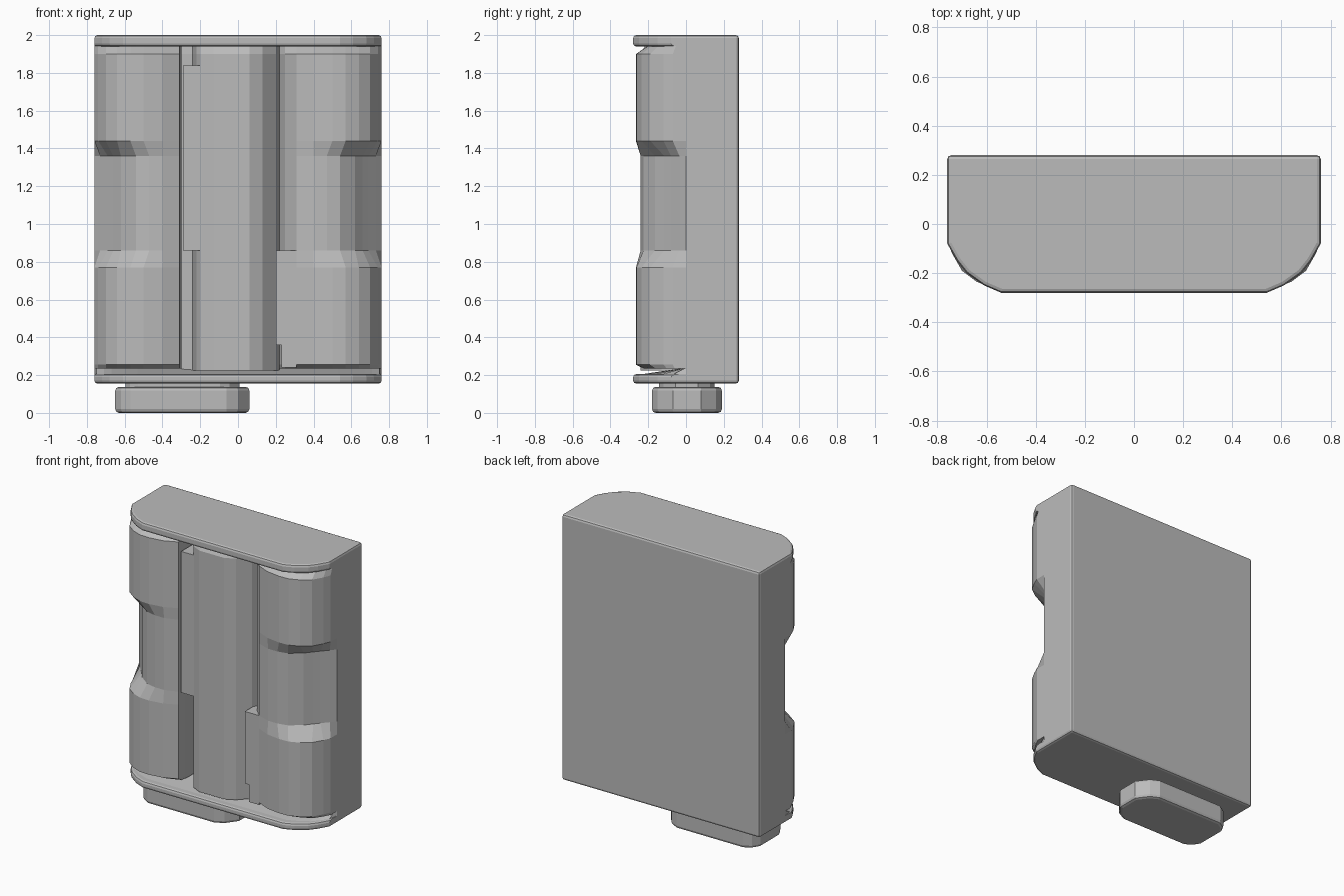
import bpy, bmesh

cube = bpy.data.objects.get("Cube")
if cube:
    bpy.data.objects.remove(cube, do_unlink=True)

grey = bpy.data.materials.new("mid_grey")
grey.use_nodes = True
GREY = (0.5, 0.5, 0.5, 1)
grey.diffuse_color = GREY
grey.node_tree.nodes["Principled BSDF"].inputs["Base Color"].default_value = GREY


def loft(name, levels, bevel=0.0, rule=None, segments=2):
    """Skin a stack of (z, outline) sections, cap the ends, bevel chosen edges."""
    bm = bmesh.new()
    rings = [[bm.verts.new((x, y, z)) for x, y in pts] for z, pts in levels]
    n = len(rings[0])
    for low, high in zip(rings, rings[1:]):
        for i in range(n):
            j = (i + 1) % n
            bm.faces.new((low[i], low[j], high[j], high[i]))
    bm.faces.new(rings[0][::-1])
    bm.faces.new(rings[-1])
    bmesh.ops.remove_doubles(bm, verts=bm.verts, dist=0.0005)
    bmesh.ops.recalc_face_normals(bm, faces=bm.faces)
    if bevel:
        edges = [e for e in bm.edges if rule is None or rule(*[v.co for v in e.verts])]
        bmesh.ops.bevel(bm, geom=edges, offset=bevel, segments=segments,
                        profile=0.5, affect='EDGES', clamp_overlap=True)
    mesh = bpy.data.meshes.new(name)
    bm.to_mesh(mesh)
    bm.free()
    mesh.materials.append(grey)
    obj = bpy.data.objects.new(name, mesh)
    bpy.context.collection.objects.link(obj)
    return obj


def rect(x0, x1, y0, y1):
    return [(x0, y0), (x1, y0), (x1, y1), (x0, y1)]


def mirrored(half):
    return half + [(-x, y) for x, y in reversed(half)]


def shallower(pts, depth):
    return [(x, y * depth) for x, y in pts]


# End plates with rounded front corners
front_curve = [(.76, -.08), (.72, -.15), (.68, -.2), (.61, -.25), (.54, -.28)]
plate = mirrored([(.76, .28)] + front_curve)


def plate_rule(outer):
    def rule(a, b):
        on_outer = abs(a.z - outer) < .001 and abs(b.z - outer) < .001
        on_lip = a.y < -.05 and b.y < -.05 and abs(a.z - b.z) < .001
        back_corner = a.y > .27 and b.y > .27 and abs(a.x - b.x) < .001
        return on_outer or on_lip or back_corner
    return rule


loft("top_plate", [(1.94, plate), (2.0, plate)], .016, plate_rule(2.0))
loft("base_plate", [(.155, plate), (.205, plate)], .016, plate_rule(.155))

# Sloping top of the base plate
ramp_low = mirrored([(.76, 0)] + [(x * .985, y * .95) for x, y in front_curve])
ramp_high = [(x, 0 if abs(x) > .75 else y * .04) for x, y in ramp_low]
loft("base_ramp", [(.2, ramp_low), (.238, ramp_high)])

# Back housing
housing = rect(-.76, .76, 0, .28)
loft("back_housing", [(.205, housing), (1.94, housing)], .016,
     lambda a, b: a.y > .27 and b.y > .27 and abs(a.x - b.x) < .001)

# Outer cells with a cut waist
full = [(.22, 0), (.22, -.08), (.25, -.15), (.31, -.21), (.4, -.25), (.5, -.265),
        (.57, -.262), (.64, -.235), (.7, -.19), (.74, -.12), (.76, -.07), (.76, 0)]
waist = [(.22, 0), (.22, -.08), (.25, -.15), (.31, -.21), (.4, -.24), (.47, -.24),
         (.54, -.225), (.62, -.165), (.66, -.115), (.69, -.08), (.73, -.035), (.76, 0)]
cell_levels = [(.236, shallower(full, .85)), (.255, full), (.77, full), (.86, waist),
               (1.36, waist), (1.44, full), (1.9, full), (1.945, shallower(full, .75))]
loft("left_cell", cell_levels)
loft("right_cell", [(z, [(-max(x, .3), y) for x, y in pts]) for z, pts in cell_levels])

# Middle cell
middle = [(-.3, 0), (-.3, -.05), (-.24, -.08), (-.22, -.17), (-.2, -.205), (-.13, -.24),
          (.06, -.24), (.13, -.205), (.2, -.13), (.22, -.08), (.22, 0)]
loft("middle_cell", [(.225, middle), (1.9, middle), (1.945, shallower(middle, .9))])

# Flat webs bridging the grooves
for name, x0, x1, z0, z1 in (("upper_web", -.29, -.15, .86, 1.84),
                             ("lower_web", .2, .31, .36, .86),
                             ("lower_web_foot", .23, .31, .24, .36)):
    web = rect(x0, x1, -.21, 0)
    loft(name, [(z0, web), (z1, web)])

# Foot and its neck
foot = [(-.65, -.1), (-.62, -.15), (-.57, -.18), (-.06, -.18), (0, -.15), (.06, -.07),
        (.06, .08), (0, .16), (-.06, .19), (-.57, .19), (-.62, .16), (-.65, .11)]
loft("foot", [(0, foot), (.138, foot)], .02, lambda a, b: abs(a.z - b.z) < .001)
neck = [((x + .295) * .85 - .295, y * .8) for x, y in foot]
loft("foot_neck", [(.13, neck), (.165, neck)])
